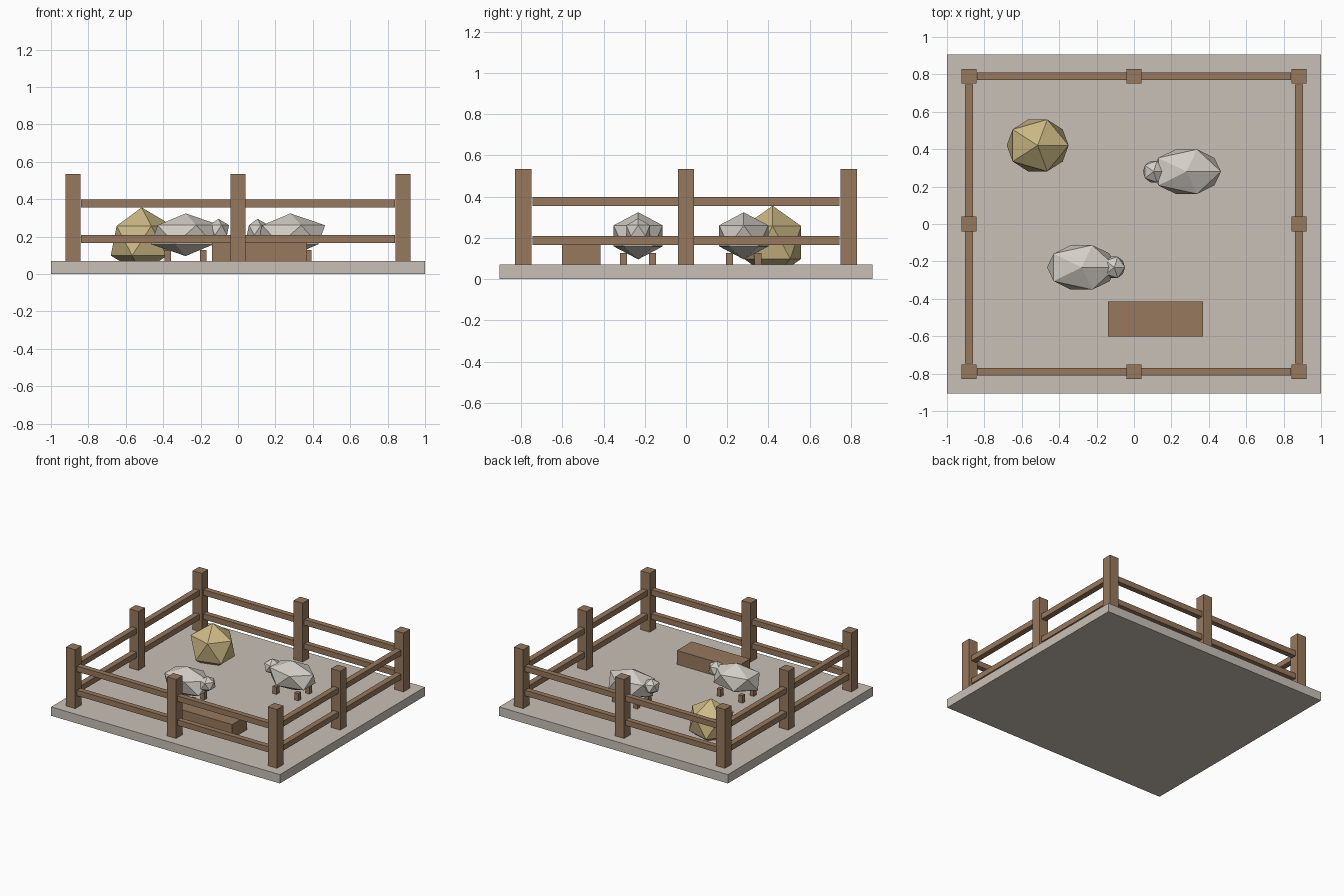
import bpy

if "Cube" in bpy.data.objects:
    bpy.data.objects.remove(bpy.data.objects["Cube"])


def material(name, rgb):
    m = bpy.data.materials.new(name)
    m.diffuse_color = (*rgb, 1)
    m.use_nodes = True
    m.node_tree.nodes["Principled BSDF"].inputs["Base Color"].default_value = m.diffuse_color
    return m


STONE = material("pale ground", (0.58, 0.53, 0.47))
WOOD = material("brown wood", (0.31, 0.19, 0.11))
WOOL = material("off-white wool", (0.65, 0.61, 0.56))
HAY = material("straw yellow", (0.60, 0.48, 0.23))


def finish(name, mat):
    ob = bpy.context.object
    ob.name = name
    ob.data.materials.append(mat)
    bpy.ops.object.transform_apply(location=False, rotation=False, scale=True)
    return ob


def box(name, mat, x, y, z0, z1, sx, sy):
    bpy.ops.mesh.primitive_cube_add(size=1, location=(x, y, (z0 + z1) / 2))
    bpy.context.object.scale = (sx, sy, z1 - z0)
    return finish(name, mat)


def blob(name, mat, loc, radii):
    bpy.ops.mesh.primitive_ico_sphere_add(subdivisions=1, radius=1, location=loc)
    bpy.context.object.scale = radii
    return finish(name, mat)


# ground slab
box("ground_slab", STONE, 0, 0, 0, 0.07, 2, 1.81)

# fence posts around the edge
PX, PY = 0.882, 0.79
for ix in (-1, 0, 1):
    for iy in (-1, 0, 1):
        if ix or iy:
            box("fence_post", WOOD, ix * PX, iy * PY, 0.07, 0.535, 0.08, 0.08)

# two levels of rails on each side
for z in (0.165, 0.355):
    for s in (-1, 1):
        box("long_rail", WOOD, 0, s * PY, z, z + 0.044, 1.68, 0.042)
        box("side_rail", WOOD, s * PX, 0, z, z + 0.044, 0.045, 1.49)

# sheep: body, head and four short legs
for cx, cy, facing in ((-0.28, -0.232, 1), (0.28, 0.28, -1)):
    blob("sheep_body", WOOL, (cx, cy, 0.21), (0.207, 0.14, 0.114))
    blob("sheep_head", WOOL, (cx + facing * 0.175, cy, 0.235), (0.064, 0.067, 0.06))
    for lx in (-0.095, 0.095):
        for ly in (-0.07, 0.07):
            box("sheep_leg", WOOD, cx + lx, cy + ly, 0.07, 0.128, 0.034, 0.034)

# hay pile and feeding trough
blob("hay_pile", HAY, (-0.515, 0.42, 0.178), (0.185, 0.163, 0.178))
box("trough", WOOD, 0.115, -0.508, 0.07, 0.18, 0.51, 0.185)
